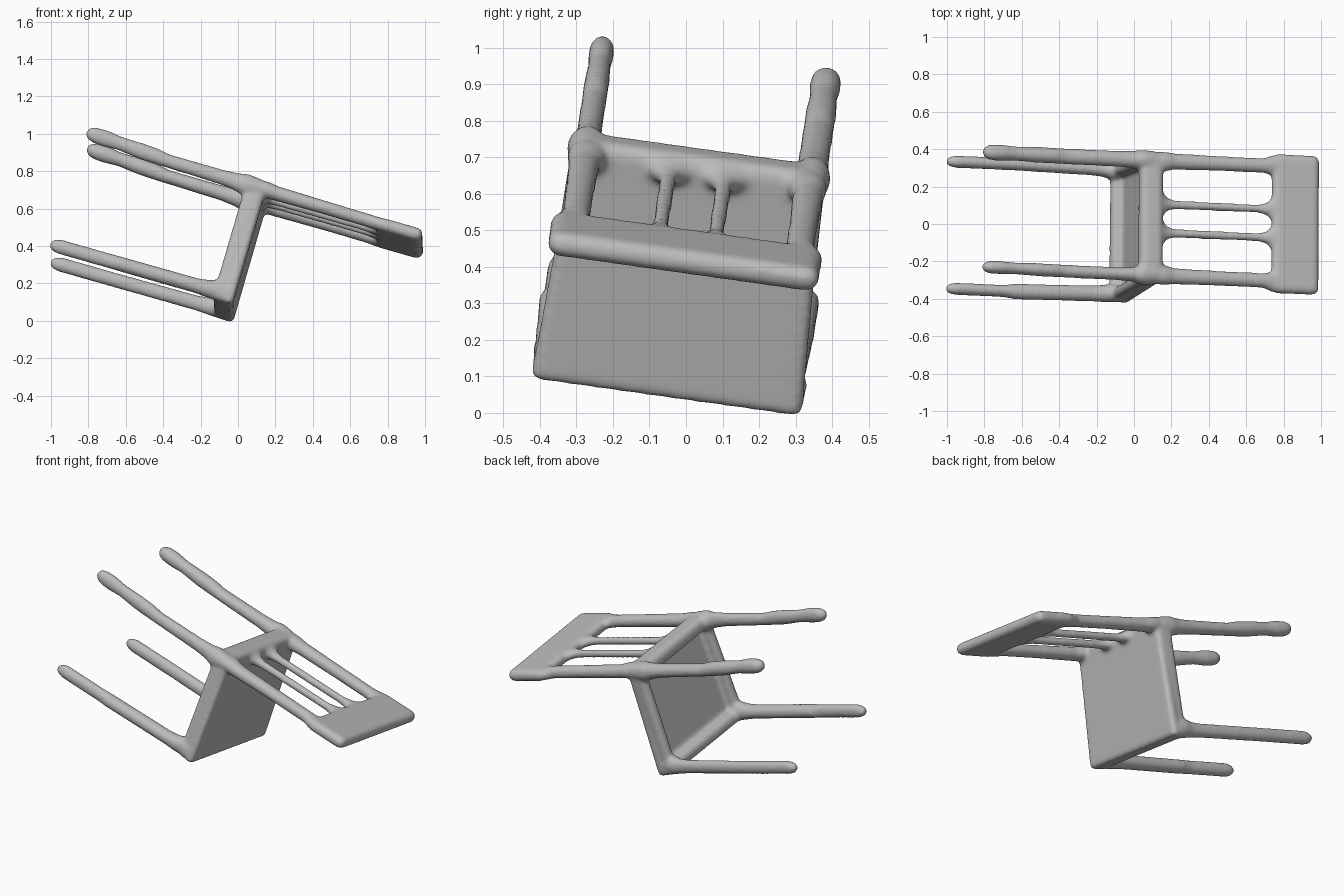
import bpy, bmesh, math
from mathutils import Matrix, Vector

# Tipped chair axes: H up the backrest, W across the seat, N from seat front to backrest
H = Vector((1, -0.045, -0.285)).normalized()
W = Vector((0.005, 1, -0.14))
W = (W - H * W.dot(H)).normalized()
N = H.cross(W)
FRAME = Matrix((H, W, N)).transposed().to_4x4()
MID = -0.06  # middle of the chair across its width

bm = bmesh.new()


def block(h, w, n, bevel, taper=0.0):
    """Rounded box from (min, max) ranges; taper narrows its width towards the backrest."""
    part = bmesh.new()
    bmesh.ops.create_cube(part, size=1)
    for v in part.verts:
        p = [r[0] + (c + 0.5) * (r[1] - r[0]) for c, r in zip(v.co, (h, w, n))]
        if v.co.z > 0:
            p[1] -= math.copysign(taper, p[1])
        v.co = (p[0], p[1] + MID, p[2])
    bmesh.ops.bevel(part, geom=part.edges[:], offset=bevel, segments=4, profile=0.5, affect='EDGES')
    append(part)


def bar(stations, sides=20):
    """Elliptical bar along H through stations (h, w, n, radius_w, radius_n)."""
    part = bmesh.new()
    rings = []
    for h, w, n, rw, rn in stations:
        rings.append([part.verts.new((h, w + MID + rw * math.cos(t), n + rn * math.sin(t)))
                      for t in (2 * math.pi * i / sides for i in range(sides))])
    for r0, r1 in zip(rings, rings[1:]):
        for i in range(sides):
            j = (i + 1) % sides
            part.faces.new((r0[i], r0[j], r1[j], r1[i]))
    part.faces.new(rings[0][::-1])
    part.faces.new(rings[-1])
    bmesh.ops.recalc_face_normals(part, faces=part.faces[:])
    append(part)


def append(part):
    me = bpy.data.meshes.new("part")
    part.to_mesh(me)
    part.free()
    bm.from_mesh(me)
    bpy.data.meshes.remove(me)


# Seat panel with a raised rim underneath
block((-0.09, -0.035), (-0.375, 0.375), (0.02, 0.70), 0.02, 0.03)
block((-0.15, -0.035), (-0.375, 0.375), (0.02, 0.10), 0.035)
block((-0.165, -0.035), (-0.35, 0.35), (0.625, 0.715), 0.035)
for s in (-1, 1):
    block((-0.15, -0.035), tuple(sorted((s * 0.30, s * 0.365))), (0.03, 0.70), 0.03, 0.015)

# Backrest top panel
block((0.575, 0.838), (-0.376, 0.376), (0.625, 0.695), 0.034)

for s in (-1, 1):
    # Back posts
    bar([(-0.10, s * 0.305, 0.672, 0.05, 0.045), (-0.03, s * 0.305, 0.672, 0.055, 0.045),
         (0.03, s * 0.31, 0.668, 0.044, 0.04), (0.30, s * 0.31, 0.666, 0.04, 0.037),
         (0.53, s * 0.31, 0.663, 0.04, 0.036), (0.58, s * 0.315, 0.66, 0.055, 0.036),
         (0.62, s * 0.325, 0.66, 0.05, 0.034)])
    # Slats, flared where they join
    bar([(-0.07, s * 0.077, 0.665, 0.085, 0.035), (-0.035, s * 0.077, 0.665, 0.07, 0.035),
         (-0.005, s * 0.077, 0.66, 0.034, 0.028), (0.04, s * 0.077, 0.658, 0.024, 0.024),
         (0.50, s * 0.077, 0.658, 0.022, 0.024), (0.55, s * 0.077, 0.66, 0.034, 0.028),
         (0.585, s * 0.077, 0.66, 0.075, 0.03), (0.61, s * 0.077, 0.66, 0.075, 0.03)])
    # Rear legs, slightly wavy
    r = 0.043 if s > 0 else 0.035
    x = s * 0.31
    bar([(-1.045, x, 0.705, 0.014, 0.014), (-1.03, x, 0.703, r * 0.75, 0.032),
         (-1.00, x, 0.702, r, 0.043), (-0.94, x, 0.70, r, 0.046),
         (-0.86, x, 0.696, r * 0.9, 0.038), (-0.74, x, 0.688, r, 0.044),
         (-0.65, x, 0.683, r, 0.043), (-0.58, x, 0.676, r, 0.037),
         (-0.28, x, 0.672, r, 0.041), (-0.20, x, 0.67, r * 1.1, 0.048),
         (-0.15, x, 0.668, 0.055, 0.06), (-0.08, x, 0.67, 0.05, 0.05)])
    # Front legs
    r = 0.033 if s > 0 else 0.043
    x = s * 0.343
    bar([(-1.064, x, 0.066, 0.014, 0.014), (-1.045, x, 0.066, 0.027, 0.032),
         (-1.01, x, 0.067, 0.033, 0.04), (-0.74, x, 0.067, 0.033, 0.04),
         (-0.68, x, 0.067, r, 0.04), (-0.25, x - s * 0.008, 0.068, r, 0.041),
         (-0.19, x - s * 0.01, 0.07, r * 1.1, 0.047), (-0.14, x - s * 0.015, 0.078, 0.05, 0.058),
         (-0.07, x - s * 0.015, 0.075, 0.045, 0.05)])

bm.transform(FRAME)
mesh = bpy.data.meshes.new("chair")
bm.to_mesh(mesh)
bm.free()
chair = bpy.data.objects.new("chair", mesh)
bpy.context.collection.objects.link(chair)

# Fuse the parts into one softly blended surface
remesh = chair.modifiers.new("fuse", 'REMESH')
remesh.mode = 'VOXEL'
remesh.voxel_size = 0.01
remesh.use_smooth_shade = True
soften = chair.modifiers.new("soften", 'SMOOTH')
soften.factor = 0.5
soften.iterations = 12

grey = bpy.data.materials.new("plain grey")
grey.diffuse_color = (0.5, 0.5, 0.5, 1)
mesh.materials.append(grey)
